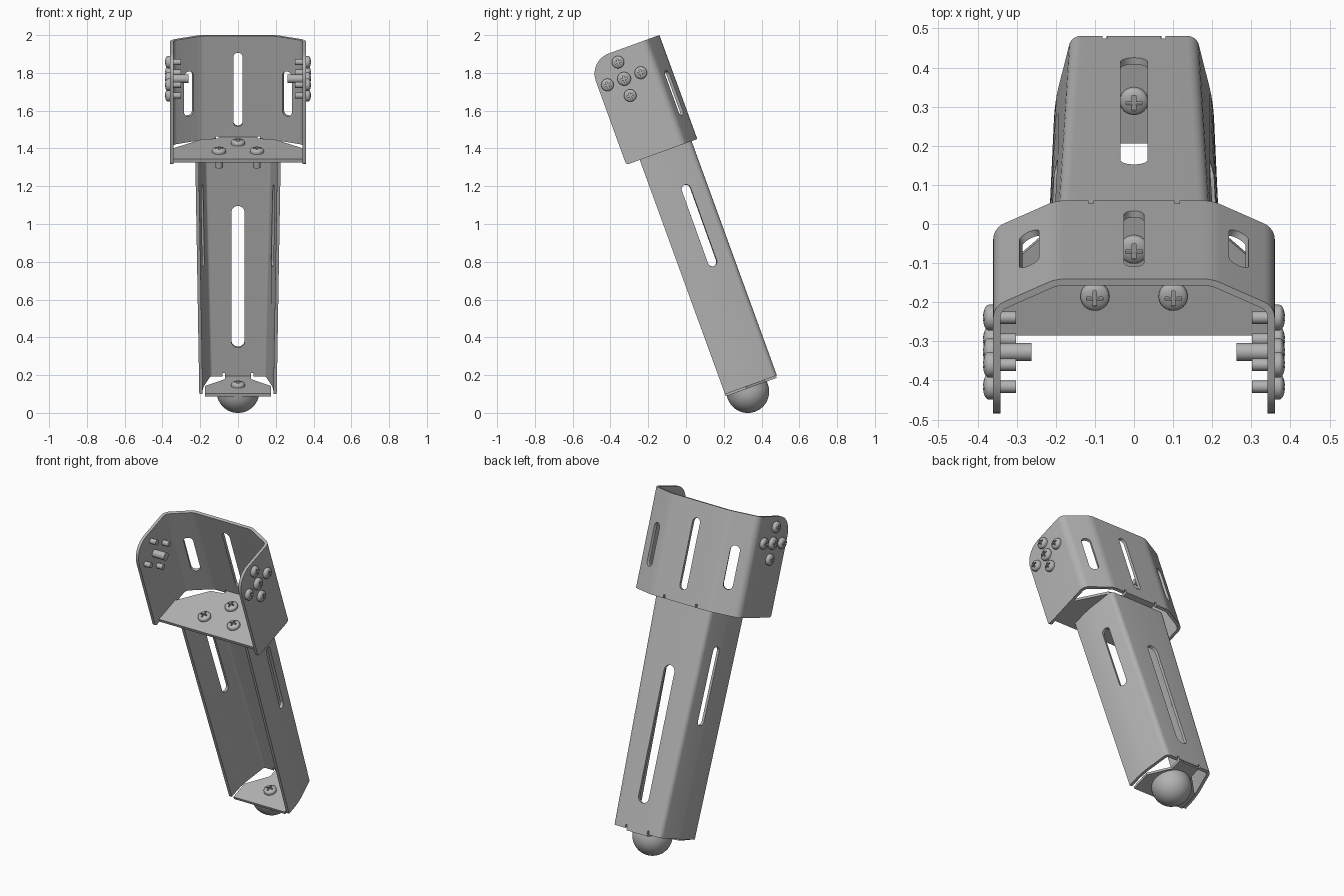
import bpy, bmesh, math
from mathutils import Matrix, Vector

if "Cube" in bpy.data.objects:
    bpy.data.objects.remove(bpy.data.objects["Cube"])

# Everything is built upright, then the whole leg is tilted 20 degrees
TILT = Matrix.Rotation(math.radians(20), 4, 'X')


def material(name, v):
    m = bpy.data.materials.new(name)
    m.diffuse_color = (v, v, v, 1)
    m.use_nodes = True
    m.node_tree.nodes["Principled BSDF"].inputs["Base Color"].default_value = m.diffuse_color
    return m


STEEL = material("steel grey", 0.45)


def make(name, bm, mat=STEEL):
    bmesh.ops.recalc_face_normals(bm, faces=bm.faces)
    me = bpy.data.meshes.new(name)
    bm.to_mesh(me)
    bm.free()
    me.materials.append(mat)
    ob = bpy.data.objects.new(name, me)
    bpy.context.collection.objects.link(ob)
    return ob


def bake(ob):
    dg = bpy.context.evaluated_depsgraph_get()
    me = bpy.data.meshes.new_from_object(ob.evaluated_get(dg))
    ob.modifiers.clear()
    ob.data = me


def boolean(ob, cutters, op='DIFFERENCE'):
    for c in cutters:
        c.hide_render = True
        m = ob.modifiers.new("cut", 'BOOLEAN')
        m.operation, m.solver, m.object = op, 'EXACT', c
        bake(ob)
        bpy.data.objects.remove(c)


def prism(name, pts, vec):
    """Extrude a closed 3D outline along a vector."""
    bm = bmesh.new()
    f = bm.faces.new([bm.verts.new(p) for p in pts])
    r = bmesh.ops.extrude_face_region(bm, geom=[f])
    bmesh.ops.translate(bm, vec=vec,
                        verts=[v for v in r['geom'] if isinstance(v, bmesh.types.BMVert)])
    return make(name, bm)


def box(x, y, z, sx, sy, sz):
    bm = bmesh.new()
    bmesh.ops.create_cube(bm, size=1, matrix=Matrix.Translation((x, y, z)) @ Matrix.Diagonal((sx, sy, sz, 1)))
    return make("cutter", bm)


def slot(x, y, z0, z1, width, turn):
    """Long rounded slot cutter, cutting along y turned about z."""
    r, pts = width / 2, []
    for zc, a0 in ((z1 - r, 0), (z0 + r, 180)):
        for i in range(13):
            a = math.radians(a0 + 15 * i)
            pts.append((r * math.cos(a), -0.05, zc + r * math.sin(a)))
    ob = prism("cutter", pts, (0, 0.1, 0))
    ob.data.transform(Matrix.Translation((x, y, 0)) @ Matrix.Rotation(math.radians(turn), 4, 'Z'))
    return ob


def rounded(pts, radii, closed=False, n=6):
    """Round the corners of a 2D path."""
    out = []
    for i, (p, d) in enumerate(zip(pts, radii)):
        p = Vector(p)
        if d == 0:
            out.append(p)
            continue
        a, b = Vector(pts[i - 1]), Vector(pts[(i + 1) % len(pts)])
        s, e = p + (a - p).normalized() * d, p + (b - p).normalized() * d
        for k in range(n + 1):
            t = k / n
            w = 0.8                                  # near-circular weighting
            c0, c1, c2 = (1 - t) ** 2, 2 * w * t * (1 - t), t * t
            out.append((s * c0 + p * c1 + e * c2) / (c0 + c1 + c2))
    return out


def sheet(name, low, high, radii, z0, z1, thick):
    """Bent sheet: mirrored half sections lofted from z0 to z1."""
    def full(h):
        return rounded([(-x, y) for x, y in h] + h[::-1], radii + radii[::-1])
    bm = bmesh.new()
    rows = [[bm.verts.new((p.x, p.y, z)) for p in full(h)] for h, z in ((low, z0), (high, z1))]
    for i in range(len(rows[0]) - 1):
        bm.faces.new((rows[0][i], rows[1][i], rows[1][i + 1], rows[0][i + 1]))
    me = bpy.data.meshes.new(name)
    bm.to_mesh(me)
    bm.free()
    me.materials.append(STEEL)
    ob = bpy.data.objects.new(name, me)
    bpy.context.collection.objects.link(ob)
    m = ob.modifiers.new("thick", 'SOLIDIFY')
    m.thickness, m.offset, m.use_even_offset = thick, -1, True
    bake(ob)
    return ob


# Upper cradle: five-sided bent sheet with rounded front corners
sec = [(0.36, 0.152), (0.36, 0.477), (0.2, 0.552)]
cradle = sheet("cradle", sec, sec, [0, 0.03, 0.02], 1.342, 1.928, 0.018)
side = rounded([(0.152, 1.342), (0.6, 1.342), (0.6, 1.928), (0.152, 1.928)], [0.015, 0, 0, 0.12], n=12)
boolean(cradle, [prism("cutter", [(-0.5, p.x, p.y) for p in side], (1, 0, 0))], 'INTERSECT')
boolean(cradle, [slot(0, 0.55, 1.419, 1.834, 0.05, 0)]
        + [slot(s * 0.268, 0.52, 1.487, 1.74, 0.055, -25 * s) for s in (1, -1)]
        + [box(s * 0.11, 0.55, 1.342, 0.012, 0.1, 0.04) for s in (1, -1)])

# Lower shin: tapering bent sheet with slots
shin = sheet("shin", [(0.205, 0.228), (0.205, 0.33), (0.16, 0.52)],
             [(0.226, 0.228), (0.226, 0.33), (0.19, 0.52)], [0, 0.05, 0.025], 0.022, 1.342, 0.018)
boolean(shin, [slot(0, 0.515, 0.185, 0.983, 0.07, 0)]
        + [slot(s * 0.2, 0.405, 0.68, 1.137, 0.05, -78 * s) for s in (1, -1)]
        + [box(s * 0.075, 0.515, 0.022, 0.012, 0.1, 0.04) for s in (1, -1)])


def plate(name, half, z, t):
    pts = half + [(-x, y) for x, y in half[::-1]]
    return prism(name, [(x, y, z) for x, y in pts], (0, 0, t))


# Cross plates folded in from the two sheets
parts = [cradle, shin,
         plate("cradle_floor", [(0.342, 0.192), (0.342, 0.36), (0.19, 0.5), (0.104, 0.51), (0.104, 0.55)], 1.342, 0.018),
         plate("foot_plate", [(0.175, 0.228), (0.175, 0.345), (0.07, 0.45), (0.07, 0.515)], 0.01, 0.016)]


def lathe(name, profile, steps):
    bm = bmesh.new()
    vs = [bm.verts.new((r, 0, z)) for r, z in profile]
    es = [bm.edges.new(e) for e in zip(vs, vs[1:])]
    bmesh.ops.spin(bm, geom=vs + es, cent=(0, 0, 0), axis=(0, 0, 1), angle=math.tau, steps=steps)
    bmesh.ops.remove_doubles(bm, verts=bm.verts, dist=1e-5)
    return make(name, bm)


# Rubber-style foot: half ball below the foot plate
arc = [(0.113 * math.cos(math.radians(a)), 0.113 * math.sin(math.radians(a))) for a in range(0, -91, -6)]
foot = lathe("ball_foot", [(0, 0.016), (0.113, 0.016)] + arc[:-1] + [(0, -0.113)], 48)
foot.data.transform(Matrix.Translation((0, 0.346, -0.006)))
parts.append(foot)


def screw_mesh(head_r, head_h, shaft_r, length):
    """Dome-headed cross screw, head upward from z = 0."""
    dome = [(head_r * math.cos(a), head_h * (0.45 + 0.55 * math.sin(a)))
            for a in (math.radians(15 * i) for i in range(6))]
    ob = lathe("screw", [(0, -length), (shaft_r, -length), (shaft_r, 0), (head_r, 0)] + dome + [(0, head_h)], 24)
    boolean(ob, [box(0, 0, head_h, head_r * 1.15, 0.009, 0.022),
                 box(0, 0, head_h, 0.009, head_r * 1.15, 0.022)])
    me = ob.data
    bpy.data.objects.remove(ob)
    return me


def place(name, mesh, mat):
    ob = bpy.data.objects.new(name, mesh.copy())
    ob.data.transform(mat)
    bpy.context.collection.objects.link(ob)
    parts.append(ob)


# Screws through the floor, foot plate and cradle sides
floor_screw = screw_mesh(0.037, 0.025, 0.02, 0.085)
side_screw = screw_mesh(0.033, 0.026, 0.016, 0.058)
pivot_screw = screw_mesh(0.036, 0.026, 0.023, 0.098)
for x, y in ((-0.1, 0.3), (0.1, 0.3), (0, 0.428)):
    place("floor_screw", floor_screw, Matrix.Translation((x, y, 1.36)))
place("foot_screw", screw_mesh(0.036, 0.025, 0.02, 0.03), Matrix.Translation((0, 0.346, 0.026)))
for s in (1, -1):
    turn = Matrix.Rotation(s * math.pi / 2, 4, 'Y')
    for dy, dz in ((0, 0), (0.094, 0), (-0.094, 0), (0, 0.094), (0, -0.094)):
        mid = dy == dz == 0
        place("pivot_screw" if mid else "side_screw", pivot_screw if mid else side_screw,
              Matrix.Translation((s * 0.36, 0.297 + dy, 1.774 + dz)) @ turn)

# Tilt everything and smooth the bends
for ob in parts:
    ob.data.transform(TILT)
    bpy.ops.object.select_all(action='DESELECT')
    ob.select_set(True)
    bpy.context.view_layer.objects.active = ob
    bpy.ops.object.shade_smooth_by_angle(angle=math.radians(30))
